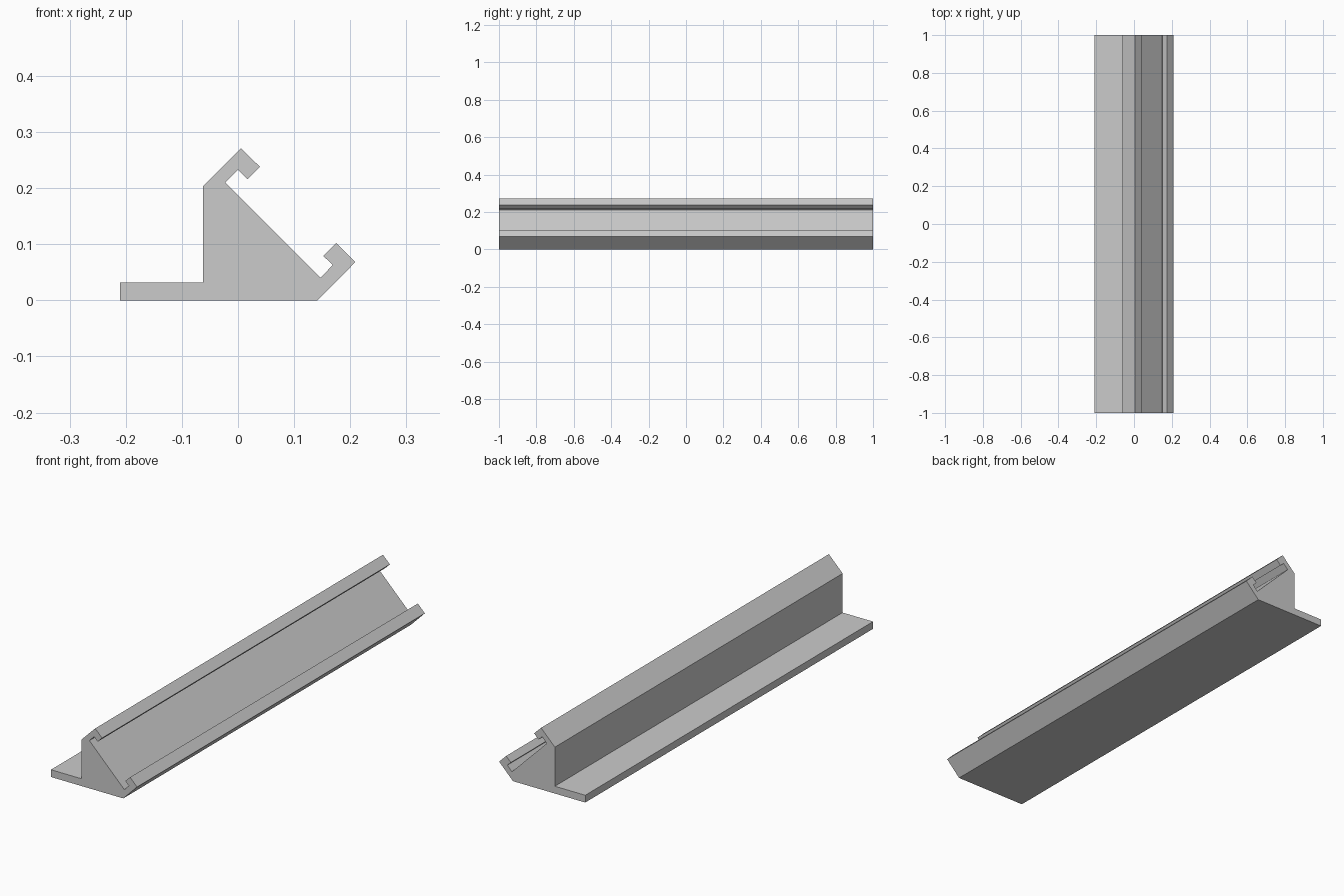
import bpy
import bmesh

cube = bpy.data.objects.get("Cube")
if cube:
    bpy.data.objects.remove(cube, do_unlink=True)

# Plain grey finish
GREY = (0.6, 0.6, 0.6, 1.0)
grey = bpy.data.materials.new("plain grey")
grey.use_nodes = True
grey.diffuse_color = GREY
grey.node_tree.nodes["Principled BSDF"].inputs["Base Color"].default_value = GREY

# Rail cross-section (x, z): flange, sloped channel and two hooked lips
foot = [(-0.21, 0.032), (-0.21, 0), (0.142, 0)]
lower_hook = [(0.209, 0.068), (0.175, 0.102), (0.152, 0.079),
              (0.169, 0.063), (0.147, 0.04)]
upper_hook = [(-0.023, 0.21), (0, 0.233), (0.017, 0.216),
              (0.039, 0.238), (0.005, 0.271)]
back_wall = [(-0.062, 0.204), (-0.062, 0.032)]
profile = foot + lower_hook + upper_hook + back_wall


def extrude_profile(name, points, length, material):
    """Sweep a closed x-z outline along y, centred on the origin."""
    bm = bmesh.new()
    face = bm.faces.new([bm.verts.new((x, -length / 2, z)) for x, z in points])
    swept = bmesh.ops.extrude_face_region(bm, geom=[face], use_keep_orig=True)
    verts = [v for v in swept["geom"] if isinstance(v, bmesh.types.BMVert)]
    bmesh.ops.translate(bm, verts=verts, vec=(0, length, 0))
    bmesh.ops.recalc_face_normals(bm, faces=bm.faces)
    mesh = bpy.data.meshes.new(name)
    bm.to_mesh(mesh)
    bm.free()
    mesh.materials.append(material)
    obj = bpy.data.objects.new(name, mesh)
    bpy.context.collection.objects.link(obj)
    return obj


extrude_profile("angled_channel_rail", profile, 2.0, grey)
